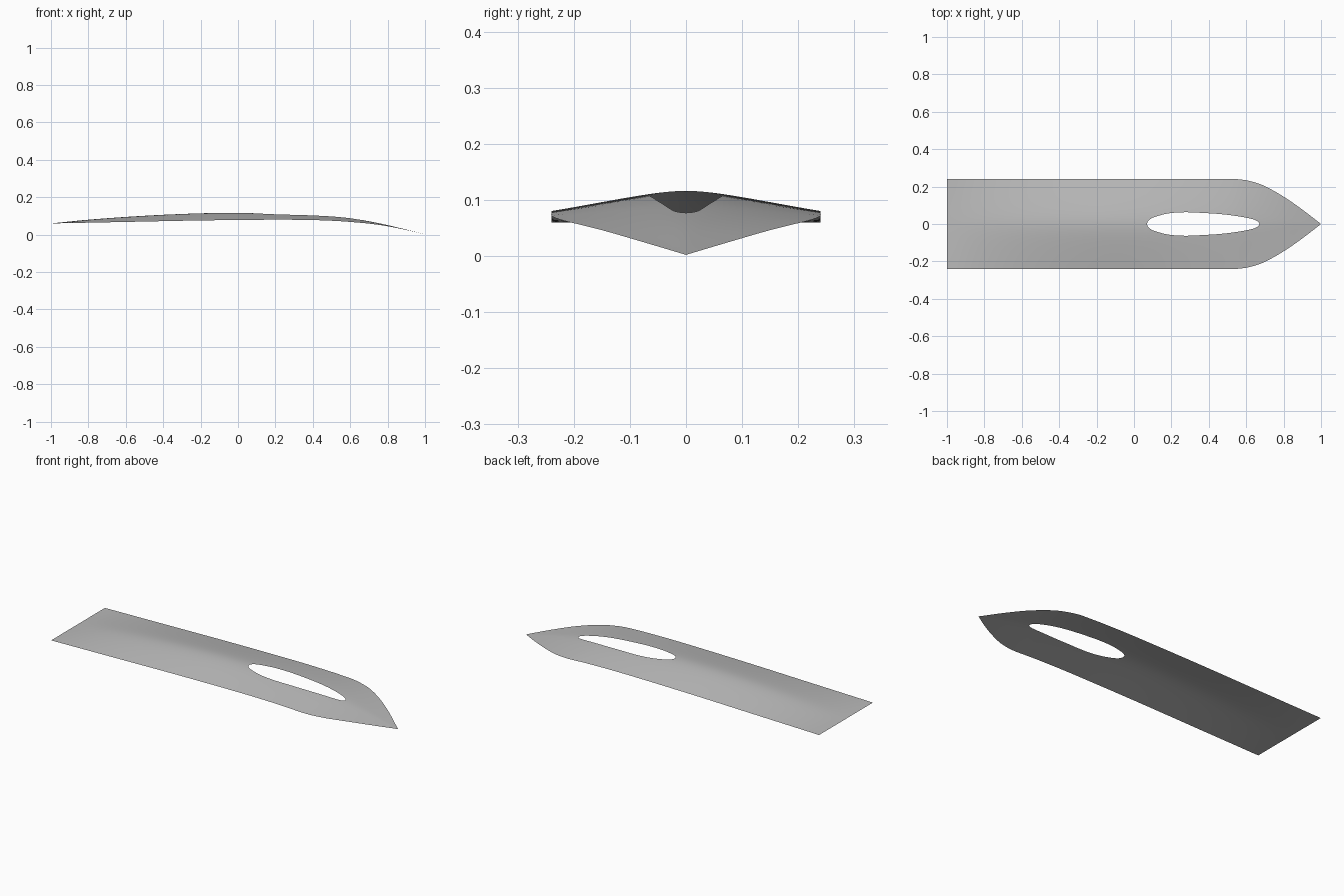
import bpy
import bmesh
import math

cube = bpy.data.objects.get("Cube")
if cube:
    bpy.data.objects.remove(cube, do_unlink=True)


def curve(points, x):
    """Smooth interpolation through (x, value) points."""
    n = len(points)
    if x <= points[0][0]:
        return points[0][1]
    if x >= points[-1][0]:
        return points[-1][1]
    i = max(k for k in range(n - 1) if points[k][0] <= x)

    def slope(k):
        a, b = points[max(k - 1, 0)], points[min(k + 1, n - 1)]
        return (b[1] - a[1]) / (b[0] - a[0])

    (xa, va), (xb, vb) = points[i], points[i + 1]
    h = xb - xa
    t = (x - xa) / h
    return ((1 + 2 * t) * (1 - t) ** 2 * va + t * (1 - t) ** 2 * h * slope(i)
            + t * t * (3 - 2 * t) * vb + t * t * (t - 1) * h * slope(i + 1))


# Height of the centre ridge and of the outer edge, and half width, along x
RIDGE = [(-1, .06), (-.8, .08), (-.5, .101), (-.2, .114), (0, .116), (.2, .113),
         (.4, .106), (.55, .095), (.67, .077), (.8, .051), (1, .002)]
EDGE = [(-1, .06), (-.6, .068), (-.2, .076), (.2, .08), (.4, .078), (.53, .073),
        (.6, .068), (.7, .059), (.8, .045), (.9, .025), (1, .002)]
WIDTH = [(-1, .24), (.5, .24), (.56, .239), (.63, .227), (.7, .202),
         (.8, .146), (.9, .077), (1, 0)]
# Half width of the slot; the angle parameter keeps both ends rounded
SLOT_START, SLOT_END = .07, .67
SLOT = [(0, 0), (.1, .025), (.2, .043), (.3, .058), (.4, .063), (.5, .059),
        (.6, .053), (.7, .043), (.8, .031), (.9, .018), (1, 0)]


def surface_z(x, y):
    width = max(curve(WIDTH, x), 1e-5)
    soft = .26 if x < .5 else .26 - .4 * (x - .5)
    t = min(y / width, 1)
    drop = (math.hypot(t, soft) - soft) / (math.hypot(1, soft) - soft)
    ridge, edge = curve(RIDGE, x), curve(EDGE, x)
    return ridge + (edge - ridge) * drop


# Stations along the length, with (x, slot half width)
stations = [(-1 + (SLOT_START + 1) * i / 24, 0) for i in range(24)]
for i in range(41):
    a = i / 40
    x = SLOT_START + (SLOT_END - SLOT_START) * (1 - math.cos(math.pi * a)) / 2
    stations.append((x, max(curve(SLOT, a), 0)))
stations += [(SLOT_END + (1 - SLOT_END) * i / 16, 0) for i in range(1, 17)]

# Half of the curved sheet, from the centre or slot rim out to the side
ROWS = 14
bm = bmesh.new()
grid = []
for x, inner in stations:
    outer = curve(WIDTH, x)
    ys = [inner + (outer - inner) * j / ROWS for j in range(ROWS + 1)]
    grid.append([bm.verts.new((x, y, surface_z(x, y))) for y in ys])
for a, b in zip(grid, grid[1:]):
    for j in range(ROWS):
        bm.faces.new((a[j], b[j], b[j + 1], a[j + 1]))
bmesh.ops.remove_doubles(bm, verts=bm.verts, dist=.0001)
mesh = bpy.data.meshes.new("curved_blade")
bm.to_mesh(mesh)
bm.free()

blade = bpy.data.objects.new("curved_blade", mesh)
bpy.context.collection.objects.link(blade)

# Other half
mirror = blade.modifiers.new("mirror", "MIRROR")
mirror.use_axis = (False, True, False)
mirror.merge_threshold = .0001

# Plain grey
grey = bpy.data.materials.new("grey")
grey.use_nodes = True
color = (.5, .5, .5, 1)
grey.diffuse_color = color
grey.node_tree.nodes["Principled BSDF"].inputs["Base Color"].default_value = color
mesh.materials.append(grey)

bpy.ops.object.select_all(action="DESELECT")
blade.select_set(True)
bpy.context.view_layer.objects.active = blade
bpy.ops.object.shade_smooth()
